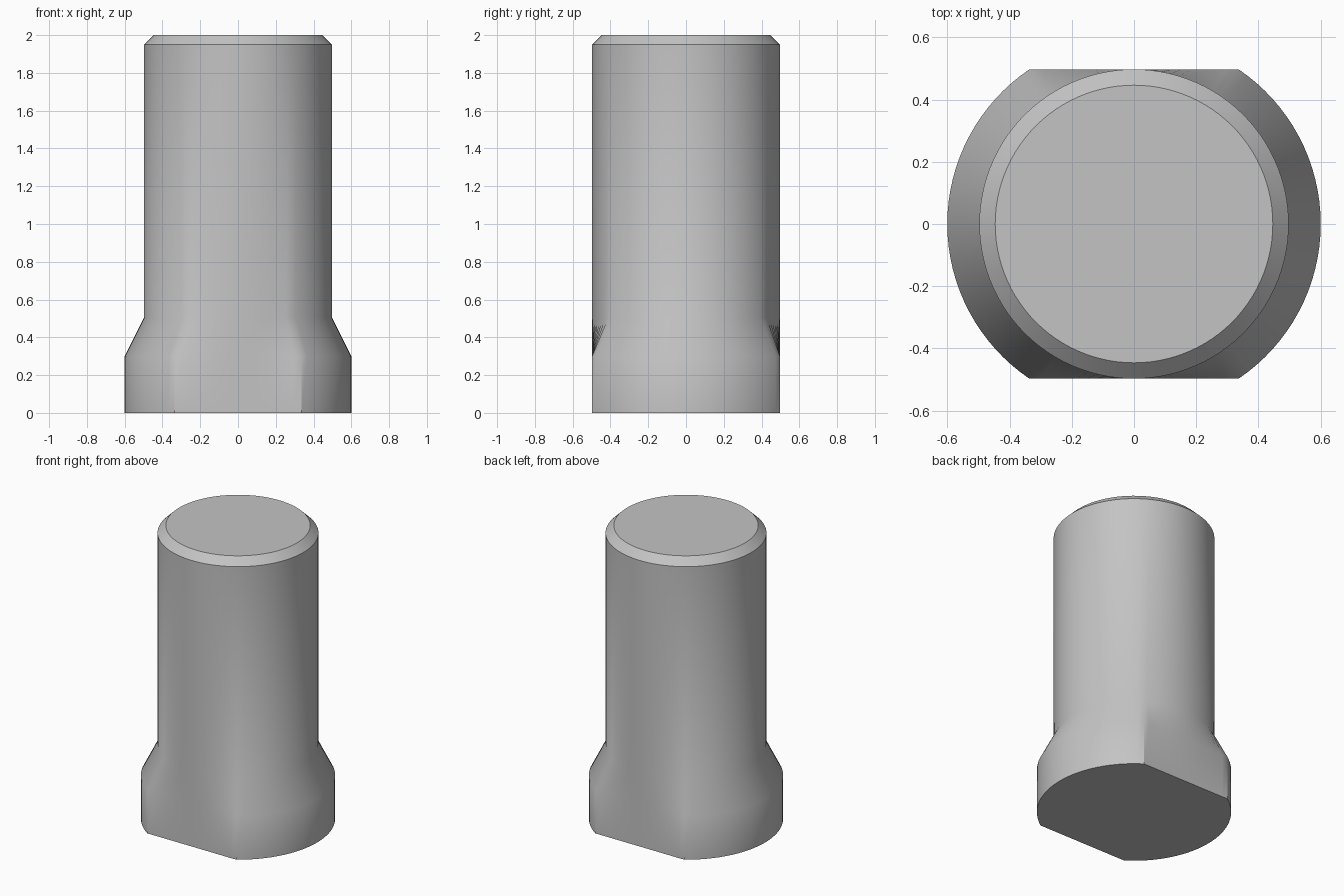
import bpy, bmesh, math

cube = bpy.data.objects.get("Cube")
if cube:
    bpy.data.objects.remove(cube, do_unlink=True)

R_HEAD, R_SHANK, R_TOP = 0.6, 0.497, 0.446

# Material
grey = bpy.data.materials.new("plain_grey")
grey.use_nodes = True
color = (0.55, 0.55, 0.55, 1)
grey.diffuse_color = color
grey.node_tree.nodes["Principled BSDF"].inputs["Base Color"].default_value = color

# Angles around the axis, with a step exactly on each corner of the two flats
corner = math.asin(R_SHANK / R_HEAD)
stops = [-corner, corner, math.pi - corner, math.pi + corner]
stops.append(stops[0] + math.tau)
angles = []
for a, b, n in zip(stops, stops[1:], (32, 20, 32, 20)):
    angles += [a + (b - a) * i / n for i in range(n)]


def circle(r):
    return lambda a: r


def flatted(a):
    return min(R_HEAD, R_SHANK / max(abs(math.sin(a)), 1e-6))


# Flatted head, loft to the round shank, chamfered end
sections = [(0, flatted), (0.3, flatted), (0.505, circle(R_SHANK)),
            (1.95, circle(R_SHANK)), (2.0, circle(R_TOP))]
bm = bmesh.new()
rings = [[bm.verts.new((r(a) * math.cos(a), r(a) * math.sin(a), z)) for a in angles]
         for z, r in sections]
for low, high in zip(rings, rings[1:]):
    for i in range(len(angles)):
        j = (i + 1) % len(angles)
        bm.faces.new((low[i], low[j], high[j], high[i]))
bm.faces.new(rings[0][::-1])
bm.faces.new(rings[-1])
bmesh.ops.recalc_face_normals(bm, faces=bm.faces)

mesh = bpy.data.meshes.new("flatted_pin")
bm.to_mesh(mesh)
bm.free()
mesh.materials.append(grey)
pin = bpy.data.objects.new("flatted_pin", mesh)
bpy.context.collection.objects.link(pin)

# Smooth sides with sharp rims and flat corners
bpy.ops.object.select_all(action='DESELECT')
pin.select_set(True)
bpy.context.view_layer.objects.active = pin
bpy.ops.object.shade_smooth_by_angle(angle=math.radians(30))

# Crisp upper edge on each flat
sharp = mesh.attributes.get("sharp_edge") or mesh.attributes.new("sharp_edge", 'BOOLEAN', 'EDGE')
for e in mesh.edges:
    p, q = (mesh.vertices[v].co for v in e.vertices)
    if all(abs(c.z - 0.3) < 1e-4 and abs(abs(c.y) - R_SHANK) < 1e-4 for c in (p, q)):
        sharp.data[e.index].value = True
